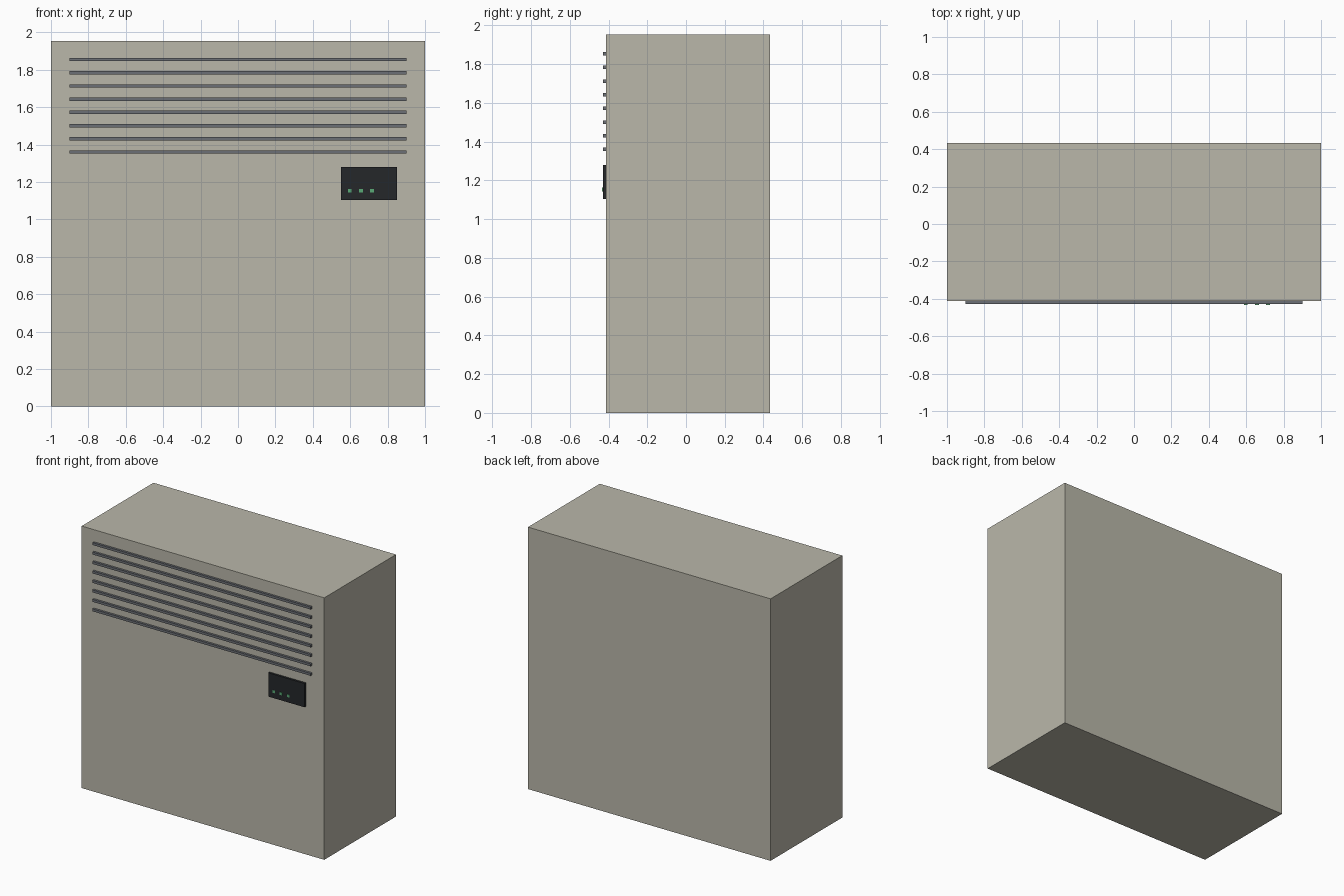
import bpy

if "Cube" in bpy.data.objects:
    bpy.data.objects.remove(bpy.data.objects["Cube"])


def material(name, color):
    m = bpy.data.materials.new(name)
    m.diffuse_color = (*color, 1)
    m.use_nodes = True
    m.node_tree.nodes["Principled BSDF"].inputs["Base Color"].default_value = m.diffuse_color
    return m


def box(name, x, y, z, mat):
    """Box from (min, max) ranges on each axis."""
    bpy.ops.mesh.primitive_cube_add(
        size=1, location=[(a + b) / 2 for a, b in (x, y, z)])
    o = bpy.context.object
    o.name = name
    o.scale = [b - a for a, b in (x, y, z)]
    bpy.ops.object.transform_apply(location=False, rotation=False, scale=True)
    o.data.materials.append(mat)
    return o


beige = material("casing_beige", (0.49, 0.475, 0.40))
grey = material("slat_grey", (0.15, 0.16, 0.18))
black = material("panel_black", (0.018, 0.02, 0.023))
green = material("lamp_green", (0.10, 0.40, 0.18))

FRONT = -0.4125

# Main casing
box("casing", (-1, 1), (FRONT, 0.4325), (0, 1.953), beige)

# Vent slats across the upper front
for i in range(8):
    z = 1.36 + i * 0.0706
    box(f"vent_slat_{i + 1}", (-0.9, 0.9), (FRONT - 0.0165, FRONT + 0.003),
        (z - 0.009, z + 0.009), grey)

# Control panel with three indicator lamps
box("control_panel", (0.55, 0.85), (FRONT - 0.0165, FRONT + 0.003), (1.103, 1.28), black)
for i in range(3):
    x = 0.597 + i * 0.06
    box(f"indicator_lamp_{i + 1}", (x - 0.01, x + 0.01),
        (FRONT - 0.02, FRONT - 0.01), (1.143, 1.163), green)
